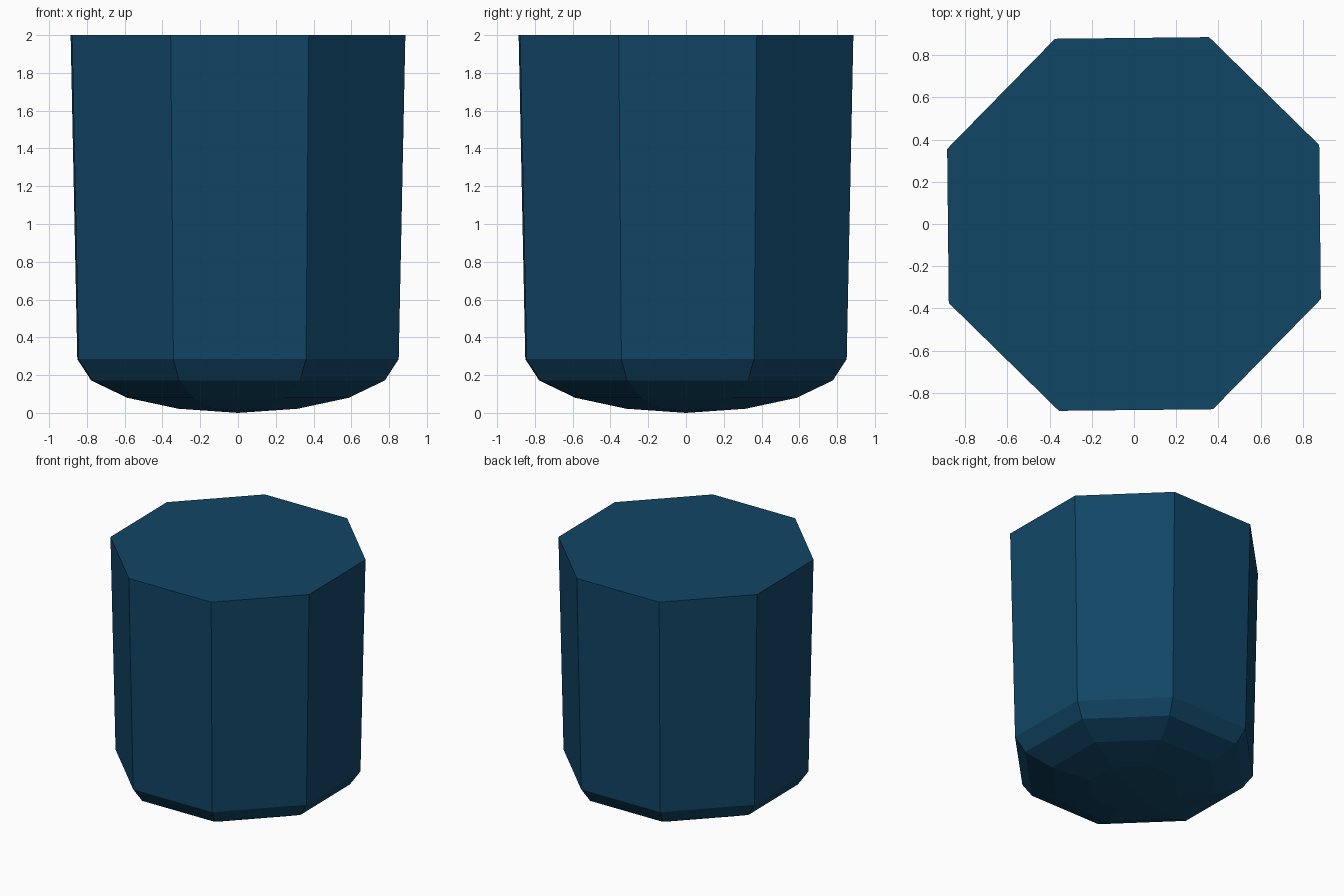
import bpy, bmesh, math

if "Cube" in bpy.data.objects:
    bpy.data.objects.remove(bpy.data.objects["Cube"])

SIDES = 8
TURN = math.radians(22.5 + 0.6)   # flats face the axes, with a very slight twist

# (radius, height) rings from the shallow domed base up to the flat top
PROFILE = [(0.34, 0.022), (0.632, 0.08), (0.838, 0.172), (0.917, 0.285), (0.955, 2.0)]

navy = bpy.data.materials.new("navy blue")
navy.diffuse_color = (0.0056, 0.0612, 0.133, 1)
navy.use_nodes = True
navy.node_tree.nodes["Principled BSDF"].inputs["Base Color"].default_value = navy.diffuse_color

bm = bmesh.new()


def ring(radius, z):
    angles = [TURN + math.tau * i / SIDES for i in range(SIDES)]
    return [bm.verts.new((radius * math.cos(a), radius * math.sin(a), z)) for a in angles]


rings = [ring(r, z) for r, z in PROFILE]

# Tapered walls and bevelled base
for low, high in zip(rings, rings[1:]):
    for i in range(SIDES):
        j = (i + 1) % SIDES
        bm.faces.new((low[i], low[j], high[j], high[i]))

# Flat top
bm.faces.new(rings[-1])

# Fan closing the bottom of the dome
tip = bm.verts.new((0, 0, 0))
for i in range(SIDES):
    bm.faces.new((tip, rings[0][(i + 1) % SIDES], rings[0][i]))

bmesh.ops.recalc_face_normals(bm, faces=bm.faces)
mesh = bpy.data.meshes.new("octagonal_body")
bm.to_mesh(mesh)
bm.free()
mesh.materials.append(navy)
body = bpy.data.objects.new("octagonal_body", mesh)
bpy.context.collection.objects.link(body)
